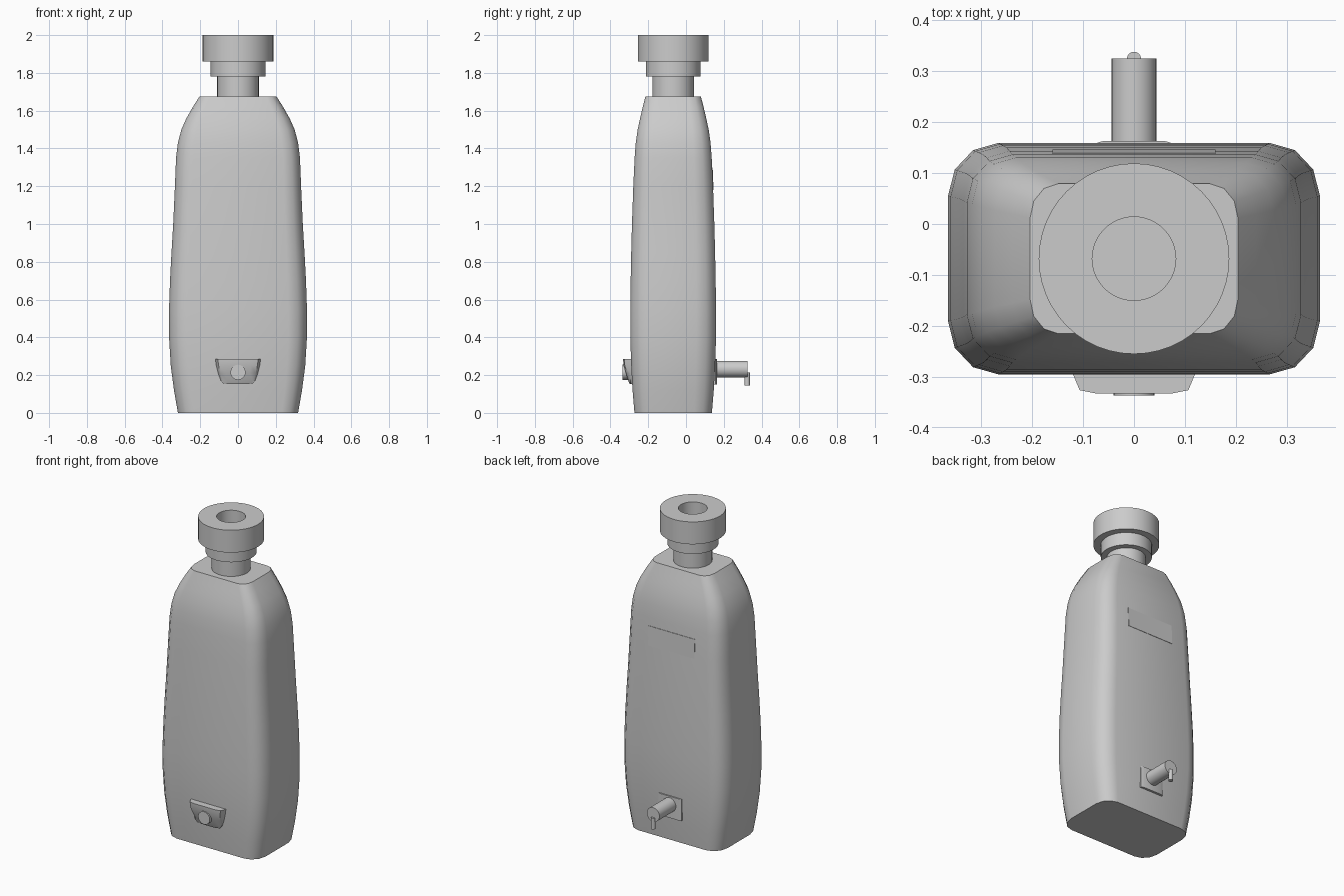
import bpy, bmesh, math
from mathutils import Matrix, Vector

if "Cube" in bpy.data.objects:
    bpy.data.objects.remove(bpy.data.objects["Cube"])

grey = bpy.data.materials.new("light_grey")
grey.diffuse_color = (0.6, 0.6, 0.6, 1)
grey.use_nodes = True
grey.node_tree.nodes["Principled BSDF"].inputs["Base Color"].default_value = grey.diffuse_color
CY = -0.068  # y of the bottle axis


def finish(name, bm, angle=35):
    bmesh.ops.recalc_face_normals(bm, faces=bm.faces)
    me = bpy.data.meshes.new(name)
    bm.to_mesh(me)
    bm.free()
    me.materials.append(grey)
    ob = bpy.data.objects.new(name, me)
    bpy.context.collection.objects.link(ob)
    bpy.ops.object.select_all(action='DESELECT')
    ob.select_set(True)
    bpy.context.view_layer.objects.active = ob
    bpy.ops.object.shade_smooth_by_angle(angle=math.radians(angle))
    return ob


def loft(name, rings, angle=35):
    """Skin a stack of equal-length point rings and cap both ends."""
    bm = bmesh.new()
    loops = [[bm.verts.new(p) for p in r] for r in rings]
    n = len(loops[0])
    for a, b in zip(loops, loops[1:]):
        for i in range(n):
            j = (i + 1) % n
            bm.faces.new((a[i], a[j], b[j], b[i]))
    bm.faces.new(loops[0])
    bm.faces.new(loops[-1])
    return finish(name, bm, angle)


def cylinder(name, r, start, end, segs=32):
    a, b = Vector(start), Vector(end)
    bm = bmesh.new()
    rot = (b - a).to_track_quat('Z', 'Y').to_matrix().to_4x4()
    bmesh.ops.create_cone(bm, cap_ends=True, segments=segs, radius1=r, radius2=r,
                          depth=(b - a).length, matrix=Matrix.Translation((a + b) / 2) @ rot)
    return finish(name, bm)


def rounded_ring(hx, hy, cx, cy, z):
    """Rounded rectangle with three facets per corner."""
    pts = []
    for q, (sx, sy) in enumerate(((1, 1), (-1, 1), (-1, -1), (1, -1))):
        for k in range(4):
            t = math.radians(90 * q + 30 * k)
            pts.append((sx * (hx - cx) + cx * math.cos(t),
                        CY + sy * (hy - cy) + cy * math.sin(t), z))
    return pts


# Bottle body: height, half width, half depth
profile = [(0, .318, .205), (.12, .339, .215), (.25, .356, .222), (.4, .365, .227),
           (.55, .365, .227), (.7, .36, .225), (.85, .352, .222), (1.0, .343, .218),
           (1.2, .334, .211), (1.35, .328, .204), (1.43, .318, .198), (1.5, .300, .188),
           (1.56, .273, .175), (1.62, .239, .161), (1.675, .204, .147)]
loft("bottle_body", [rounded_ring(hx, hy, hx * .27, hy * .46, z) for z, hx, hy in profile])

# Stepped neck and cap with a round opening
steps = [(0, 1.67), (.11, 1.67), (.11, 1.78), (.145, 1.78), (.145, 1.86), (.187, 1.86),
         (.187, 2.0), (.082, 2.0), (.082, 1.78), (0, 1.78)]
bm = bmesh.new()
vs = [bm.verts.new((r, CY, z)) for r, z in steps]
es = [bm.edges.new(e) for e in zip(vs, vs[1:])]
bmesh.ops.spin(bm, geom=vs + es, cent=(0, CY, 0), axis=(0, 0, 1),
               angle=math.tau, steps=48, use_merge=False)
bmesh.ops.remove_doubles(bm, verts=bm.verts, dist=1e-4)
finish("neck_and_cap", bm)


# Front pocket: half width, front y and height, narrowing downward
def pocket_ring(w, f, z):
    half = [(w, -.26), (w, -.294), (w * .89, f + .007), (w * .6, f)]
    return [(x, y, z) for x, y in half] + [(-x, y, z) for x, y in reversed(half)]


loft("front_pocket", [pocket_ring(*p) for p in
     [(.075, -.298, .152), (.09, -.305, .168), (.105, -.318, .21),
      (.115, -.331, .25), (.12, -.333, .285)]], 30)
cylinder("front_button", .04, (0, -.28, .215), (0, -.337, .215))

# Rear tap: mounting plate, barrel and drip spout
loft("tap_plate", [[(sx * w, y, z) for sx, z in ((1, .15), (1, .285), (-1, .285), (-1, .15))]
                   for w, y in ((.08, .12), (.08, .157), (.06, .163))], 30)
cylinder("tap_barrel", .044, (0, .12, .232), (0, .325, .232))
cylinder("tap_spout", .014, (0, .324, .145), (0, .324, .215), 16)

# Rear label panel, almost flush with the body
loft("rear_label", [[(sx * .16, y + dy, z) for sx, y, z in
     ((1, .143, 1.18), (1, .138, 1.3), (-1, .138, 1.3), (-1, .143, 1.18))]
     for dy in (-.005, .003)])
